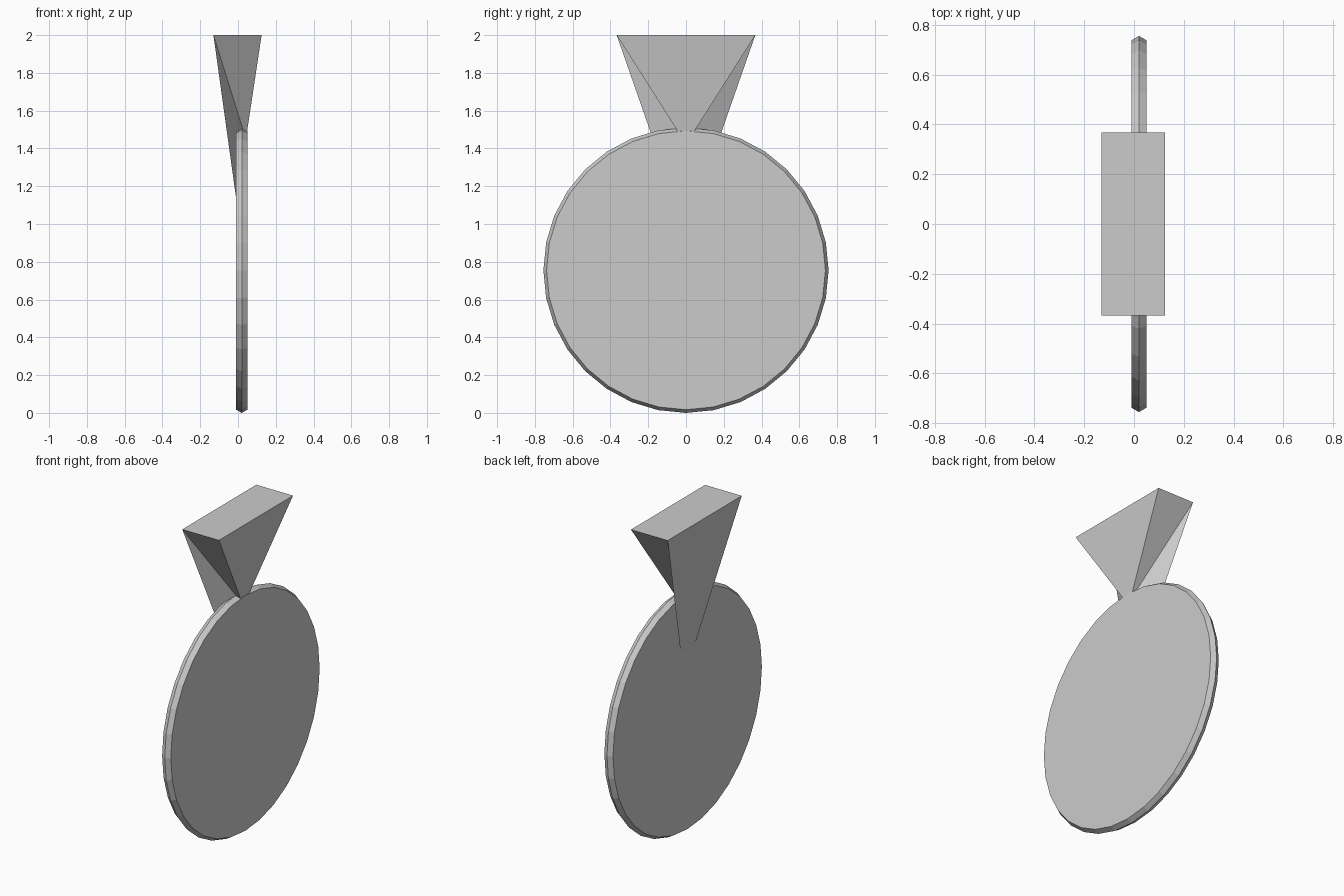
import bpy, bmesh
from math import radians
from mathutils import Matrix

old = bpy.data.objects.get("Cube")
if old:
    bpy.data.objects.remove(old, do_unlink=True)

grey = bpy.data.materials.new("plain grey")
grey.use_nodes = True
colour = (0.6, 0.6, 0.6, 1)
grey.diffuse_color = colour
grey.node_tree.nodes["Principled BSDF"].inputs["Base Color"].default_value = colour


def add_part(name, bm):
    bmesh.ops.recalc_face_normals(bm, faces=bm.faces)
    mesh = bpy.data.meshes.new(name)
    bm.to_mesh(mesh)
    bm.free()
    mesh.materials.append(grey)
    part = bpy.data.objects.new(name, mesh)
    bpy.context.collection.objects.link(part)
    return part


# Medal disc: two shallow frustums meeting at a ridge around the rim
HALF, RIDGE, FACE = 0.03, 0.755, 0.738
bm = bmesh.new()
upright = Matrix.Translation((0.02, 0, RIDGE)) @ Matrix.Rotation(radians(90), 4, 'Y')
for side in (-1, 1):
    radii = (RIDGE, FACE) if side > 0 else (FACE, RIDGE)
    bmesh.ops.create_cone(bm, segments=32, cap_ends=True, radius1=radii[0],
                          radius2=radii[1], depth=HALF,
                          matrix=upright @ Matrix.Translation((0, 0, side * HALF / 2)))
# Drop the inner caps and weld the two halves
inner = [f for f in bm.faces if len(f.verts) > 4
         and abs(f.calc_center_median().x - 0.02) < HALF / 2]
bmesh.ops.delete(bm, geom=inner, context='FACES_ONLY')
bmesh.ops.remove_doubles(bm, verts=bm.verts, dist=0.001)
add_part("medal_disc", bm)

# Ribbon: wide at the top, tapering into the disc, long on its -x side
bm = bmesh.new()
corners = {}
for s in (-1, 1):
    corners["top_near", s] = bm.verts.new((0.125, s * 0.367, 2))
    corners["top_far", s] = bm.verts.new((-0.13, s * 0.367, 2))
    corners["low_near", s] = bm.verts.new((0.042, s * 0.018, 1.45))
    corners["low_far", s] = bm.verts.new((-0.005, s * 0.053, 1.1))
for a, b in (("top_near", "top_far"), ("top_near", "low_near"),
             ("top_far", "low_far"), ("low_near", "low_far")):
    bm.faces.new([corners[a, -1], corners[a, 1], corners[b, 1], corners[b, -1]])
for s in (-1, 1):
    for third in ("top_near", "low_far"):
        bm.faces.new([corners["top_far", s], corners["low_near", s], corners[third, s]])
add_part("ribbon", bm)
